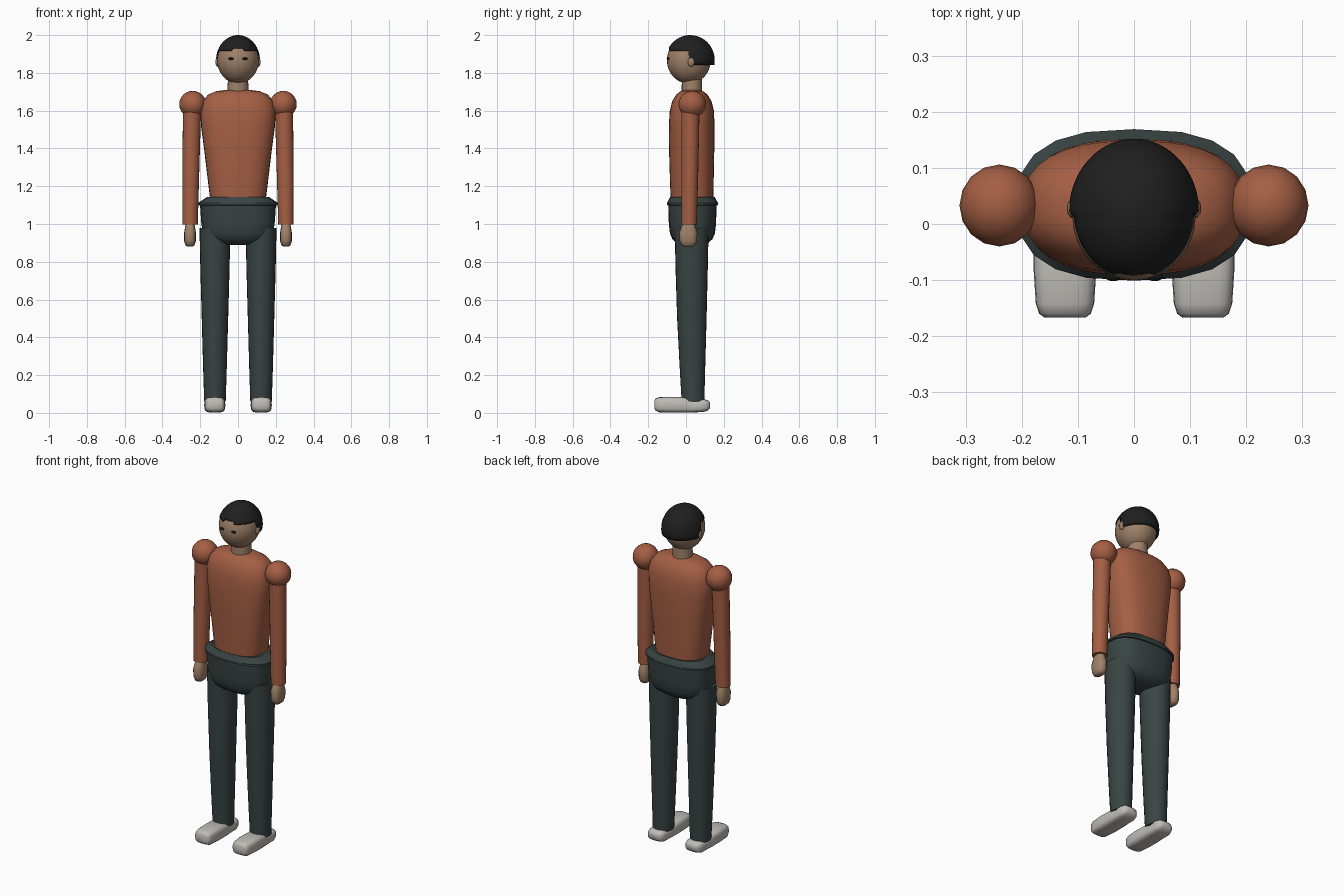
import bpy, bmesh, math


def material(name, rgb):
    m = bpy.data.materials.new(name)
    m.diffuse_color = (*rgb, 1)
    return m


SHIRT = material("rust_shirt", (0.376, 0.114, 0.058))
PANTS = material("dark_trousers", (0.040, 0.058, 0.056))
SKIN = material("skin", (0.35, 0.223, 0.141))
SHOE = material("pale_shoe", (0.515, 0.503, 0.468))
HAIR = material("black_hair", (0.014, 0.014, 0.014))
EYE = material("eye_black", (0.007, 0.007, 0.007))


def finish(name, bm, mat, angle=45):
    bmesh.ops.recalc_face_normals(bm, faces=bm.faces)
    me = bpy.data.meshes.new(name)
    bm.to_mesh(me)
    bm.free()
    me.materials.append(mat)
    ob = bpy.data.objects.new(name, me)
    bpy.context.collection.objects.link(ob)
    bpy.ops.object.select_all(action='DESELECT')
    ob.select_set(True)
    bpy.context.view_layer.objects.active = ob
    bpy.ops.object.shade_smooth_by_angle(angle=math.radians(angle))
    return ob


def loft(name, sections, mat, n=24, power=2.0, axis='Z', angle=45):
    """Skin superellipse rings. Section: position on axis, two centres, two radii."""
    bm = bmesh.new()
    rings = []
    for p, ca, cb, ra, rb in sections:
        ring = []
        for i in range(n):
            t = 2 * math.pi * i / n
            c, s = math.cos(t), math.sin(t)
            a = ca + ra * math.copysign(abs(c) ** (2 / power), c)
            b = cb + rb * math.copysign(abs(s) ** (2 / power), s)
            ring.append(bm.verts.new((a, b, p) if axis == 'Z' else (a, p, b)))
        rings.append(ring)
    for r0, r1 in zip(rings, rings[1:]):
        for i in range(n):
            j = (i + 1) % n
            bm.faces.new((r0[i], r0[j], r1[j], r1[i]))
    bm.faces.new(rings[0])
    bm.faces.new(rings[-1])
    return finish(name, bm, mat, angle)


def ball(name, centre, radii, mat, u=24, v=16):
    bm = bmesh.new()
    bmesh.ops.create_uvsphere(bm, u_segments=u, v_segments=v, radius=1)
    for vert in bm.verts:
        vert.co = [c + r * q for c, r, q in zip(centre, radii, vert.co)]
    return finish(name, bm, mat)


# Torso
loft("torso", [
    (1.12, 0, 0.032, 0.146, 0.112), (1.20, 0, 0.031, 0.156, 0.115),
    (1.40, 0, 0.030, 0.180, 0.120), (1.52, 0, 0.030, 0.196, 0.121),
    (1.60, 0, 0.031, 0.199, 0.117), (1.65, 0, 0.031, 0.186, 0.104),
    (1.685, 0, 0.031, 0.158, 0.083), (1.703, 0, 0.031, 0.115, 0.060),
    (1.709, 0, 0.031, 0.070, 0.040)], SHIRT, n=32, power=2.5)

# Hips and flared waistband
loft("hips", [
    (0.888, 0, 0.034, 0.070, 0.055), (0.900, 0, 0.034, 0.120, 0.085),
    (0.920, 0, 0.034, 0.162, 0.106), (0.950, 0, 0.034, 0.184, 0.119),
    (1.00, 0, 0.034, 0.194, 0.125), (1.10, 0, 0.034, 0.201, 0.128)],
    PANTS, n=20, power=2.6)
loft("waistband", [
    (1.098, 0, 0.034, 0.200, 0.126), (1.100, 0, 0.034, 0.210, 0.135),
    (1.112, 0, 0.034, 0.210, 0.135), (1.142, 0, 0.034, 0.166, 0.118)],
    PANTS, n=20, power=2.6, angle=25)

# Limbs, built on both sides
for side, s in (("left", 1), ("right", -1)):
    loft(side + "_leg", [
        (0.06, s * 0.122, 0.037, 0.057, 0.060),
        (0.25, s * 0.122, 0.034, 0.063, 0.068),
        (0.50, s * 0.122, 0.031, 0.070, 0.078),
        (0.75, s * 0.122, 0.030, 0.077, 0.085),
        (0.98, s * 0.122, 0.030, 0.082, 0.090)], PANTS)
    loft(side + "_shoe", [
        (-0.167, s * 0.123, 0.044, 0.036, 0.022),
        (-0.160, s * 0.123, 0.044, 0.046, 0.033),
        (-0.142, s * 0.123, 0.043, 0.052, 0.040),
        (-0.080, s * 0.123, 0.043, 0.056, 0.042),
        (0.0, s * 0.123, 0.042, 0.056, 0.041),
        (0.045, s * 0.123, 0.034, 0.052, 0.031),
        (0.090, s * 0.123, 0.038, 0.054, 0.034),
        (0.115, s * 0.123, 0.040, 0.046, 0.028),
        (0.128, s * 0.123, 0.041, 0.030, 0.015)],
        SHOE, n=20, power=3.6, axis='Y', angle=50)
    ball(side + "_shoulder", (s * 0.24, 0.033, 1.634), (0.071, 0.073, 0.071),
         SHIRT, 16, 12)
    loft(side + "_sleeve", [
        (0.998, s * 0.254, 0.016, 0.041, 0.041),
        (1.28, s * 0.250, 0.020, 0.045, 0.045),
        (1.62, s * 0.243, 0.024, 0.048, 0.048)], SHIRT, n=20)
    loft(side + "_hand", [
        (0.880, s * 0.254, 0.012, 0.014, 0.024),
        (0.888, s * 0.254, 0.012, 0.024, 0.037),
        (0.910, s * 0.254, 0.012, 0.031, 0.046),
        (0.955, s * 0.254, 0.012, 0.031, 0.048),
        (0.985, s * 0.254, 0.013, 0.026, 0.038),
        (1.010, s * 0.254, 0.015, 0.022, 0.028)], SKIN, n=16, power=2.4)
    ball(side + "_ear", (s * 0.107, 0.028, 1.858), (0.013, 0.019, 0.026),
         SKIN, 12, 8)
    ball(side + "_eye", (s * 0.037, -0.094, 1.875), (0.015, 0.008, 0.007),
         EYE, 12, 8)

# Neck and head
loft("neck", [(1.685, 0, 0.031, 0.056, 0.054), (1.79, 0, 0.031, 0.053, 0.053)],
     SKIN)
ball("head", (0, 0.015, 1.867), (0.110, 0.116, 0.124), SKIN, 32, 20)


# Hair cap: high fringe in front, dropping behind the ears
def hairline(t):
    x, y = abs(math.cos(t)), math.sin(t)
    if y > -0.02:
        return 1.842
    return 1.932 if x < 0.3 else 1.918


bm = bmesh.new()
N, ROWS = 72, 12
top = bm.verts.new((0, 0.022, 2.0))
cols = []
for i in range(N):
    t = 2 * math.pi * i / N
    low = math.asin((hairline(t) - 1.868) / 0.132)
    col = []
    for k in range(ROWS):
        e = low + (math.pi / 2 - low) * k / ROWS
        col.append(bm.verts.new((0.116 * math.cos(e) * math.cos(t),
                                 0.022 + 0.130 * math.cos(e) * math.sin(t),
                                 1.868 + 0.132 * math.sin(e))))
    cols.append(col)
for i in range(N):
    a, b = cols[i], cols[(i + 1) % N]
    for k in range(ROWS - 1):
        bm.faces.new((a[k], b[k], b[k + 1], a[k + 1]))
    bm.faces.new((a[-1], b[-1], top))
hair = finish("hair", bm, HAIR)
shell = hair.modifiers.new("thickness", 'SOLIDIFY')
shell.thickness = 0.012
shell.offset = -1
